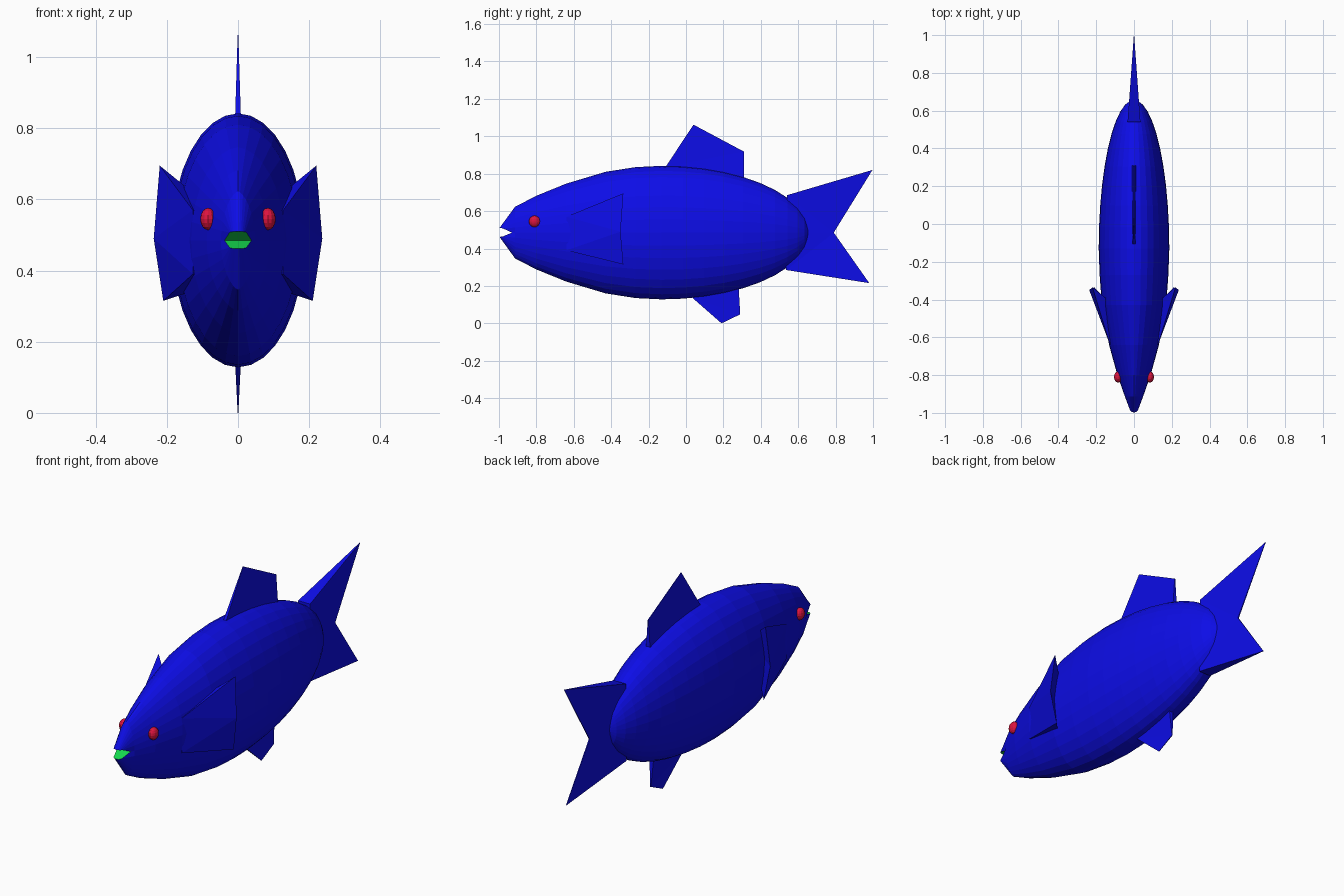
import bpy, bmesh, math
from mathutils import Matrix

if "Cube" in bpy.data.objects:
    bpy.data.objects.remove(bpy.data.objects["Cube"])


def material(name, rgb):
    m = bpy.data.materials.new(name)
    m.diffuse_color = (*rgb, 1)
    m.use_nodes = True
    m.node_tree.nodes["Principled BSDF"].inputs["Base Color"].default_value = m.diffuse_color
    return m


BLUE = material("deep blue", (0.004, 0.004, 0.82))
RED = material("crimson", (0.72, 0.007, 0.05))
GREEN = material("bright green", (0.008, 0.72, 0.08))


def finish(name, bm, *mats):
    bmesh.ops.recalc_face_normals(bm, faces=bm.faces)
    me = bpy.data.meshes.new(name)
    bm.to_mesh(me)
    bm.free()
    ob = bpy.data.objects.new(name, me)
    bpy.context.collection.objects.link(ob)
    for m in mats:
        me.materials.append(m)
    return ob


def solid(name, verts, faces, mat):
    bm = bmesh.new()
    vs = [bm.verts.new(v) for v in verts]
    for f in faces:
        bm.faces.new([vs[i] for i in f])
    return finish(name, bm, mat)


# Body: elliptical rings (y, half width, half height, side pinch) along the length
N, ZC = 32, 0.485
rings = [(-0.914, 0.048, 0.138, 1.3), (-0.80, 0.088, 0.197, 1.2),
         (-0.64, 0.132, 0.262, 1.1), (-0.43, 0.170, 0.325, 1),
         (-0.27, 0.182, 0.350, 1)]
for i in range(11):
    a = math.radians(i * 8.4)
    rings.append((-0.13 + 0.787 * math.sin(a), 0.187 * math.cos(a),
                  0.357 * math.cos(a), 1))

bm = bmesh.new()
loops = []
# Lip ring: corners pulled back, upper and lower lips parted
lip = []
for k in range(N):
    a = 2 * math.pi * k / N
    c, s = math.cos(a), math.sin(a)
    if k % (N // 2) == 0:
        lip.append(bm.verts.new((0.038 * c, -0.93, ZC)))
    else:
        gap = 0.022 if s > 0 else -0.02
        lip.append(bm.verts.new((0.024 * c, -0.975 - 0.022 * abs(s), ZC + gap + 0.003 * s)))
loops.append(lip)
for y, w, h, p in rings:
    loop = []
    for k in range(N):
        a = 2 * math.pi * k / N
        c, s = math.cos(a), math.sin(a)
        x = math.copysign(abs(c) ** p, c) * w
        loop.append(bm.verts.new((x, y, ZC + h * s)))
    loops.append(loop)
for a, b in zip(loops, loops[1:]):
    for k in range(N):
        j = (k + 1) % N
        bm.faces.new((a[k], a[j], b[j], b[k]))
tip = bm.verts.new((0, 0.657, ZC))
for k in range(N):
    bm.faces.new((loops[-1][k], loops[-1][(k + 1) % N], tip))
# Mouth lining, meeting along the corner line
for part in (lip[:N // 2 + 1], lip[N // 2:] + lip[:1]):
    bm.faces.new(part).material_index = 1
finish("body", bm, BLUE, GREEN)


# Middle fins: side outline of (y, z, half thickness)
def flat_fin(name, outline, splits):
    n = len(outline)
    verts = [(s * t, y, z) for s in (-1, 1) for y, z, t in outline]
    faces = []
    for f in splits:
        faces += [f, [i + n for i in f]]
    faces += [[i, (i + 1) % n, (i + 1) % n + n, i + n] for i in range(n)]
    return solid(name, verts, faces, BLUE)


flat_fin("dorsal_fin", [(-0.11, 0.835, 0.008), (0.04, 1.062, 0.001),
                        (0.31, 0.918, 0.002), (0.31, 0.74, 0.014)],
         [[0, 1, 2], [0, 2, 3]])
flat_fin("lower_fin", [(0.03, 0.14, 0.008), (0.19, 0.0, 0.001),
                       (0.29, 0.048, 0.002), (0.28, 0.22, 0.014)],
         [[0, 1, 2], [0, 2, 3]])
flat_fin("tail_fin", [(0.54, 0.685, 0.034), (0.997, 0.82, 0.001),
                      (0.79, 0.485, 0.003), (0.98, 0.215, 0.001),
                      (0.535, 0.285, 0.034), (0.54, 0.485, 0.034)],
         [[0, 1, 2], [0, 2, 5], [5, 2, 4], [4, 2, 3]])

# Side fins and eyes, mirrored
for side, s in (("left", -1), ("right", 1)):
    v = [(0.127, -0.64, 0.57), (0.127, -0.64, 0.39),
         (0.220, -0.335, 0.695), (0.237, -0.35, 0.49), (0.210, -0.335, 0.315),
         (0.140, -0.40, 0.63), (0.168, -0.40, 0.49), (0.150, -0.40, 0.335),
         (0.090, -0.60, 0.57), (0.090, -0.60, 0.39)]
    f = [(0, 2, 3), (0, 3, 1), (1, 3, 4), (2, 5, 6, 3), (3, 6, 7, 4),
         (0, 8, 5, 2), (1, 4, 7, 9), (0, 1, 9, 8), (8, 9, 6), (8, 6, 5), (9, 7, 6)]
    solid(side + "_side_fin", [(s * x, y, z) for x, y, z in v], f, BLUE)

    bm = bmesh.new()
    bmesh.ops.create_uvsphere(bm, u_segments=12, v_segments=8, radius=1)
    bmesh.ops.transform(bm, verts=bm.verts, matrix=Matrix.Translation(
        (s * 0.084, -0.81, 0.545)) @ Matrix.Diagonal((0.022, 0.03, 0.031, 1)))
    finish(side + "_eye", bm, RED)
